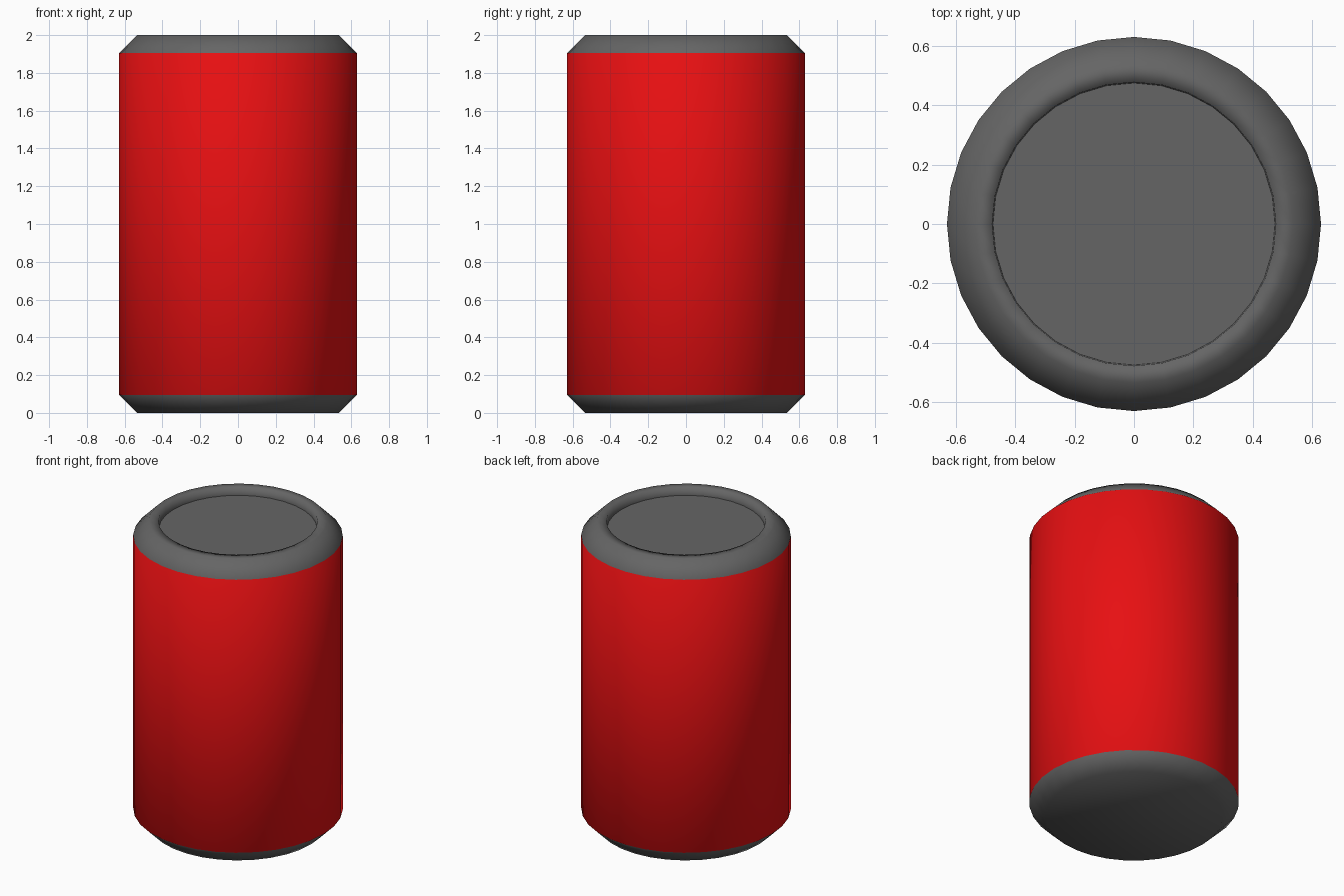
import bpy, bmesh
from math import sin, cos, pi

if "Cube" in bpy.data.objects:
    bpy.data.objects.remove(bpy.data.objects["Cube"])

SIDES = 32
# Side profile (radius, height): base, lower chamfer, wall, upper chamfer, rim, recessed lid
PROFILE = [(0.535, 0.0), (0.63, 0.095), (0.63, 1.905),
           (0.535, 2.0), (0.478, 2.0), (0.475, 1.95)]
WALL_BAND = 1


def material(name, color):
    mat = bpy.data.materials.new(name)
    mat.diffuse_color = (*color, 1.0)
    mat.use_nodes = True
    mat.node_tree.nodes["Principled BSDF"].inputs["Base Color"].default_value = mat.diffuse_color
    return mat


bm = bmesh.new()
rings = [[bm.verts.new((r * cos(2 * pi * i / SIDES), r * sin(2 * pi * i / SIDES), z))
          for i in range(SIDES)] for r, z in PROFILE]

# Bands of the can: red wall, grey everywhere else
for band, (low, high) in enumerate(zip(rings, rings[1:])):
    for i in range(SIDES):
        j = (i + 1) % SIDES
        face = bm.faces.new((low[i], low[j], high[j], high[i]))
        face.smooth = True
        face.material_index = 1 if band == WALL_BAND else 0

# Closed base, blended into the lower chamfer
base = bm.faces.new(rings[0][::-1])
base.smooth = True

# Recessed flat lid with a crisp border
lid = bm.faces.new(rings[-1])
for edge in lid.edges:
    edge.smooth = False

mesh = bpy.data.meshes.new("can")
bm.to_mesh(mesh)
bm.free()
mesh.materials.append(material("dark_grey_metal", (0.13, 0.13, 0.13)))
mesh.materials.append(material("red_paint", (0.8, 0.005, 0.006)))
can = bpy.data.objects.new("can", mesh)
bpy.context.collection.objects.link(can)
